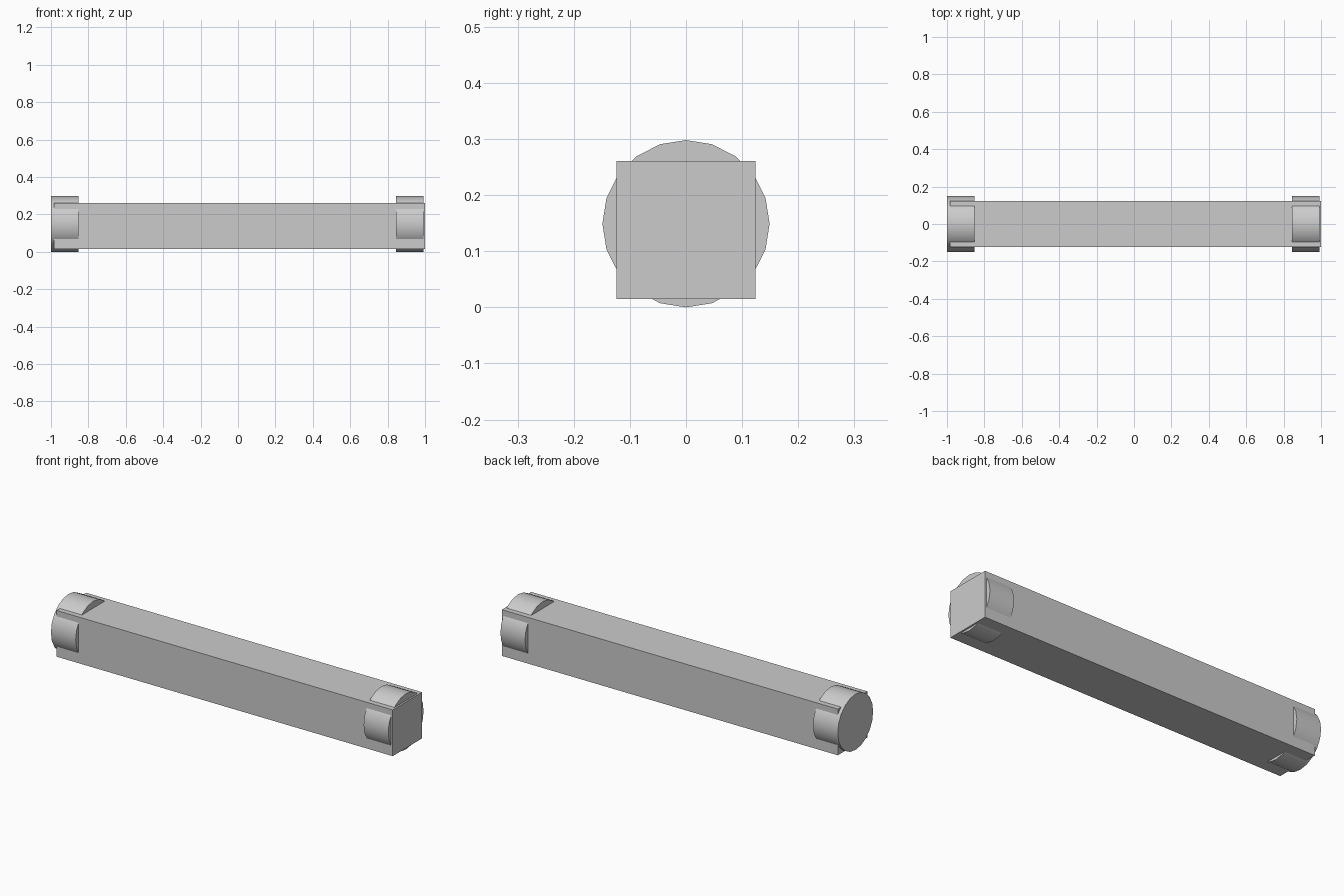
import bpy, math

if "Cube" in bpy.data.objects:
    bpy.data.objects.remove(bpy.data.objects["Cube"])

R = 0.149  # roller radius; also the height of its axis


def shaped_bar(name, x0, x1, half_y, z0, z1):
    bpy.ops.mesh.primitive_cube_add(
        size=1, location=((x0 + x1) / 2, 0, (z0 + z1) / 2))
    ob = bpy.context.object
    ob.name = name
    ob.scale = (x1 - x0, 2 * half_y, z1 - z0)
    bpy.ops.object.transform_apply(location=False, rotation=False, scale=True)
    return ob


def end_roller(name, x0, x1):
    # 20-sided drum lying along x, with a vertex at the very top
    bpy.ops.mesh.primitive_cylinder_add(
        vertices=20, radius=R, depth=x1 - x0,
        location=((x0 + x1) / 2, 0, R), rotation=(0, math.pi / 2, 0))
    ob = bpy.context.object
    ob.name = name
    bpy.ops.object.transform_apply(location=False, rotation=True, scale=False)
    bpy.ops.object.shade_smooth_by_angle(angle=math.radians(30))
    return ob


# Long square beam
shaped_bar("beam", -0.983, 1.0, 0.124, 0.0145, 0.261)

# Round collars near both ends
end_roller("left_collar", -1.0, -0.854)
end_roller("right_collar", 0.846, 0.991)
